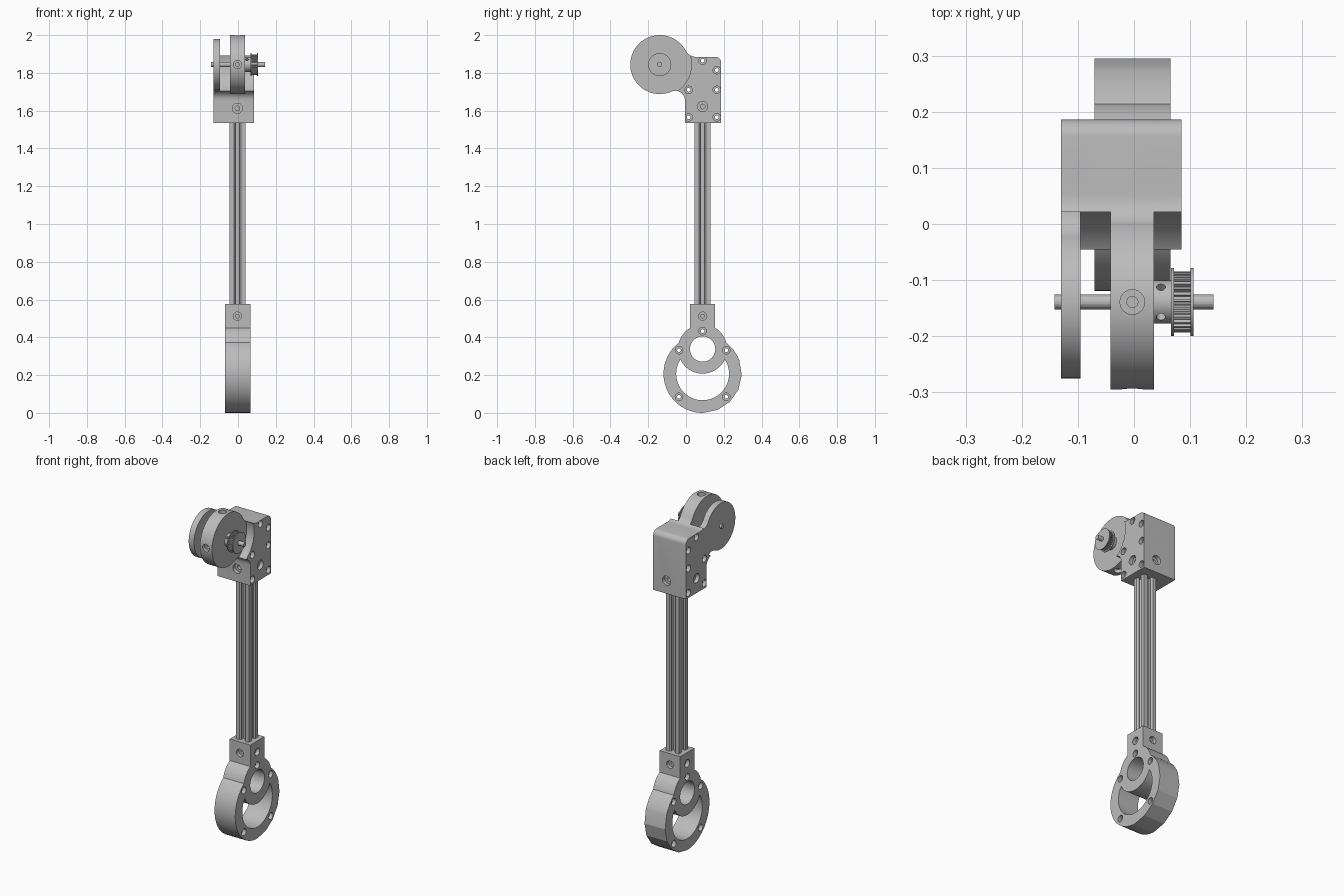
import bpy, bmesh
from math import sin, cos, radians, sqrt, atan2, degrees, pi
from mathutils import Vector

if "Cube" in bpy.data.objects:
    bpy.data.objects.remove(bpy.data.objects["Cube"], do_unlink=True)

grey = bpy.data.materials.new("light grey metal")
grey.use_nodes = True
COLOR = (0.5, 0.5, 0.5, 1)
grey.diffuse_color = COLOR
grey.node_tree.nodes["Principled BSDF"].inputs["Base Color"].default_value = COLOR

DISC = (-0.139, 1.844)   # wheel centre (y, z)
RING = (0.088, 0.207)    # lower ring centre (y, z)
BORE = (0.088, 0.338)    # bearing eye centre (y, z)
RAIL = (-0.003, 0.088)   # rail centre (x, y)
FRONT, BACK, BASE, TOP = -0.006, 0.186, 1.535, 1.885


def arc(c, r, a0, a1, n=16):
    """Points on an arc, angles in degrees."""
    return [(c[0] + r * cos(radians(a0 + (a1 - a0) * i / n)),
             c[1] + r * sin(radians(a0 + (a1 - a0) * i / n))) for i in range(n + 1)]


def circle(c, r, n=48):
    return arc(c, r, 0, 360, n)[:-1]


def prism(name, pts, lo, hi, axis="X"):
    """Extrude a closed profile: (y, z) along X, or (x, y) along Z."""
    bm = bmesh.new()
    put = (lambda p, h: (h, p[0], p[1])) if axis == "X" else (lambda p, h: (p[0], p[1], h))
    face = bm.faces.new([bm.verts.new(put(p, lo)) for p in pts])
    out = bmesh.ops.extrude_face_region(bm, geom=[face])
    moved = [v for v in out["geom"] if isinstance(v, bmesh.types.BMVert)]
    bmesh.ops.translate(bm, verts=moved, vec=put((0, 0), hi - lo))
    bmesh.ops.recalc_face_normals(bm, faces=bm.faces)
    return finish(name, bm)


def finish(name, bm):
    mesh = bpy.data.meshes.new(name)
    bm.to_mesh(mesh)
    bm.free()
    mesh.materials.append(grey)
    obj = bpy.data.objects.new(name, mesh)
    bpy.context.collection.objects.link(obj)
    return obj


def combine(obj, other, op):
    """Boolean with a second object, which is used up."""
    mod = obj.modifiers.new("bool", "BOOLEAN")
    mod.operation, mod.object, mod.solver = op, other, "EXACT"
    bpy.context.view_layer.objects.active = obj
    bpy.ops.object.modifier_apply(modifier=mod.name)
    bpy.data.objects.remove(other, do_unlink=True)


def drill(obj, point, inward, r, depth):
    """Round hole from a surface point."""
    d = Vector(inward).normalized()
    bm = bmesh.new()
    bmesh.ops.create_cone(bm, cap_ends=True, segments=24, radius1=r, radius2=r, depth=depth + 0.02)
    bm.transform(d.to_track_quat("Z", "Y").to_matrix().to_4x4())
    bmesh.ops.translate(bm, verts=bm.verts, vec=Vector(point) + d * (depth - 0.02) / 2)
    combine(obj, finish("cutter", bm), "DIFFERENCE")


def screw_hole(obj, point, inward, r, deep=0.05):
    drill(obj, point, inward, r, 0.022)
    drill(obj, point, inward, r * 0.45, deep)


def arm_profile(R, r_top=0.06, r_low=0.05):
    """Round head blended into the upright clamp by two fillets."""
    cy, cz = DISC
    dz = TOP + r_top - cz
    dy = sqrt((R + r_top) ** 2 - dz ** 2)
    ey = FRONT - r_low - cy
    ez = -sqrt((R + r_low) ** 2 - ey ** 2)
    a, b = degrees(atan2(dz, dy)), degrees(atan2(ez, ey))
    pts = arc(DISC, R, a, 360 + b, 56)
    pts += arc((cy + ey, cz + ez), r_low, 180 + b, 0, 10)[1:]
    pts += [(FRONT, BASE), (BACK, BASE)]
    pts += arc((BACK - 0.03, TOP - 0.03), 0.03, 0, 90, 8)
    pts += arc((cy + dy, cz + dz), r_top, 270, 180 + a, 12)[:-1]
    return pts


# Upper clamp: wide block, central wheel arm and thin outer cheek
clamp = prism("upper_clamp", arm_profile(0.156), -0.13, 0.085)
combine(clamp, prism("cutter", circle(DISC, 0.168, 64), -0.3, 0.3), "DIFFERENCE")
combine(clamp, prism("arm", arm_profile(0.156), -0.042, 0.036), "UNION")
combine(clamp, prism("cheek", arm_profile(0.136), -0.13, -0.095), "UNION")
for y, z in [(0.088, 1.865), (0.163, 1.815), (0.163, 1.71), (0.014, 1.71),
             (0.014, 1.565), (0.163, 1.565)]:
    drill(clamp, (0.085, y, z), (-1, 0, 0), 0.01, 0.22)
    for x in (0.085, -0.13):
        drill(clamp, (x, y, z), (-x, 0, 0), 0.02, 0.022)
for x in (0.085, -0.13):
    screw_hole(clamp, (x, 0.088, 1.622), (-x, 0, 0), 0.027)
for y in (FRONT, BACK):
    screw_hole(clamp, (RAIL[0], y, 1.612), (0, 0.09 - y, 0), 0.027)
for dy, dz in [(0, 1), (-1, 0), (0, -1)]:
    screw_hole(clamp, (RAIL[0], DISC[0] + dy * 0.156, DISC[1] + dz * 0.156),
               (0, -dy, -dz), 0.022, 0.14)

# Slotted rail: one side of the profile repeated four times
side = [(0.0425, -0.0425), (0.0425, -0.019), (0.034, -0.011), (0.030, -0.011), (0.030, -0.023),
        (0.026, -0.023), (0.016, -0.012)]
side += [(x, -y) for x, y in reversed(side[1:])]
profile = []
for k in range(4):
    c, s = round(cos(k * pi / 2)), round(sin(k * pi / 2))
    profile += [(RAIL[0] + c * x - s * y, RAIL[1] + s * x + c * y) for x, y in side]
rail = prism("slotted_rail", profile, 0.47, 1.6, "Z")

# Lower mount: part-faceted ring, bearing eye and rail socket
X0, X1 = -0.07, 0.065
outer = arc(RING, 0.207, 50, 270, 44) + arc(RING, 0.207, 292, 380, 4) + arc(RING, 0.207, 386, 398, 1)
mount = prism("lower_mount", outer, X0, X1)
combine(mount, prism("cutter", circle(RING, 0.14, 64), -0.3, 0.3), "DIFFERENCE")
combine(mount, prism("eye", circle(BORE, 0.13, 64), X0, X1), "UNION")
socket = [(0.022, 0.42), (0.154, 0.42), (0.154, 0.577), (0.022, 0.577)]
combine(mount, prism("socket", socket, X0, X1), "UNION")
combine(mount, prism("cutter", circle(BORE, 0.067), -0.3, 0.3), "DIFFERENCE")
for y, z in [(-0.037, 0.332), (0.213, 0.332), (-0.037, 0.085), (0.213, 0.085), (0.088, 0.433)]:
    drill(mount, (X1, y, z), (-1, 0, 0), 0.01, 0.14)
    for x in (X0, X1):
        drill(mount, (x, y, z), (-x, 0, 0), 0.02, 0.022)
for x in (X0, X1):
    screw_hole(mount, (x, 0.088, 0.512), (-x, 0, 0), 0.022)
for y in (socket[0][0], socket[1][0]):
    screw_hole(mount, (RAIL[0], y, 0.512), (0, 0.088 - y, 0), 0.022)

# Axle and toothed pulley
prism("axle", circle(DISC, 0.013, 24), -0.142, 0.142)
hub = prism("pulley_hub", circle(DISC, 0.038), 0.036, 0.068)
for k in (45, 135):
    d = Vector((0, cos(radians(k)), sin(radians(k))))
    drill(hub, Vector((0.048, *DISC)) + d * 0.038, -d, 0.008, 0.018)
teeth = []
for k in range(30):
    for t, r in [(0, 0.054), (5, 0.054), (6, 0.046), (11, 0.046)]:
        teeth += arc(DISC, r, k * 12 + t, k * 12 + t, 1)[:1]
prism("pulley_teeth", teeth, 0.07, 0.101)
for name, x in [("inner_flange", 0.066), ("outer_flange", 0.101)]:
    prism(name, circle(DISC, 0.061), x, x + 0.005)

# Smooth round surfaces, keep corners crisp
for obj in bpy.context.collection.objects:
    if obj.type == "MESH" and obj.data.materials and obj.data.materials[0] == grey:
        bpy.ops.object.select_all(action="DESELECT")
        obj.select_set(True)
        bpy.context.view_layer.objects.active = obj
        bpy.ops.object.shade_smooth_by_angle(angle=radians(14))
